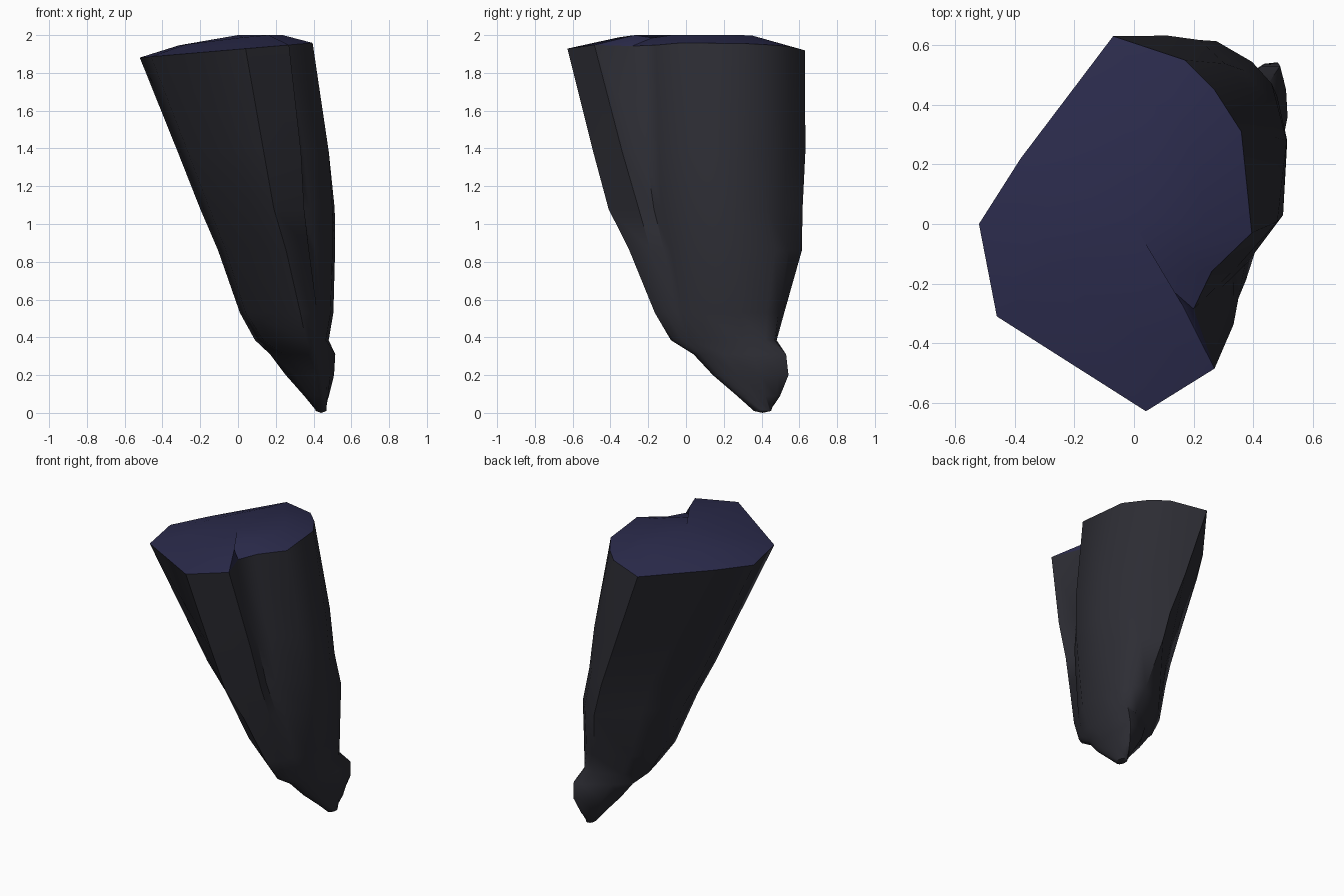
import bpy, bmesh, math

if "Cube" in bpy.data.objects:
    bpy.data.objects.remove(bpy.data.objects["Cube"])

def material(name, rgb):
    m = bpy.data.materials.new(name)
    m.diffuse_color = (*rgb, 1)
    m.use_nodes = True
    m.node_tree.nodes["Principled BSDF"].inputs["Base Color"].default_value = m.diffuse_color
    return m

rock_mat = material("dark_rock", (0.026, 0.026, 0.034))
top_mat = material("blue_top", (0.024, 0.024, 0.072))

# Cross-sections of the rock, anticlockwise from the front corner
rim = [(.04, -.628), (.27, -.485), (.2, -.285), (.26, -.16), (.395, -.03), (.36, .31),
       (.27, .45), (.17, .55), (-.07, .63), (-.38, .22), (-.52, 0), (-.46, -.31)]
middle = [(.19, -.41), (.35, -.25), (.335, -.17), (.38, -.13), (.5, .03), (.512, .28),
          (.44, .43), (.37, .515), (.22, .617), (0, .37), (-.2, .12), (-.15, -.12)]
lower = [(.33, -.165), (.4, -.11), (.42, -.05), (.44, -.02), (.49, .08), (.505, .28),
         (.48, .43), (.42, .49), (.34, .52), (.14, .41), (.01, .26), (.04, .06)]
neck = [(.36, -.08), (.4, -.06), (.42, -.02), (.44, .02), (.465, .1), (.48, .3),
        (.475, .42), (.45, .47), (.38, .48), (.2, .4), (.09, .28), (.135, .1)]
foot = [(.37, .04), (.41, .05), (.43, .08), (.45, .12), (.48, .2), (.515, .36),
        (.51, .45), (.49, .53), (.43, .53), (.27, .43), (.17, .34), (.24, .18)]
tip = [(.44 + .028 * math.sin(a * math.tau / 12), .405 - .045 * math.cos(a * math.tau / 12))
       for a in range(12)]

def mix(p, q, t, right=0, back=0):
    # Blend two sections, pushing the right and back sides outward
    return [(a + (c - a) * t + right * max(0, a), b + (d - b) * t + back * (b > .4))
            for (a, b), (c, d) in zip(p, q)]

def flat(section, z):
    return [(x, y, z) for x, y in section]

# Inner ring of the domed top, pulled back behind the notch in the rim
dome = [(x * .6, .02 + y * .6, min(2, 1.985 + .075 * x)) for x, y in rim]
dome[2] = (.08, -.18, 1.985)

sections = [
    dome,
    [(x, y, 1.925 + .085 * x) for x, y in rim],
    flat(mix(rim, middle, .63, .05, .01), 1.38),
    flat(middle, 1.08),
    flat(mix(middle, lower, .45, .01, .04), .86),
    flat(lower, .53),
    flat(neck, .385),
    flat(foot, .31),
    flat(mix(foot, tip, .32, .025, .04), .2),
    flat(mix(foot, tip, .72, .02, .03), .09),
    flat(tip, .01),
]

# Loft the sections into one closed rock, with a cap on top and a blunt tip
bm = bmesh.new()
rings = [[bm.verts.new(p) for p in s] for s in sections]
centre = bm.verts.new((0, 0, 2))
end = bm.verts.new((.44, .405, 0))
for i in range(12):
    j = (i + 1) % 12
    bm.faces.new((centre, rings[0][i], rings[0][j])).material_index = 1
    for k, (upper, below) in enumerate(zip(rings, rings[1:])):
        f = bm.faces.new((upper[i], below[i], below[j], upper[j]))
        f.material_index = 1 if k == 0 else 0
    bm.faces.new((end, rings[-1][j], rings[-1][i]))
bmesh.ops.recalc_face_normals(bm, faces=bm.faces[:])

mesh = bpy.data.meshes.new("hanging_rock")
bm.to_mesh(mesh)
bm.free()
mesh.materials.append(rock_mat)
mesh.materials.append(top_mat)
rock = bpy.data.objects.new("hanging_rock", mesh)
bpy.context.collection.objects.link(rock)

# Smooth the gentle bends but keep the rim sharp
bpy.context.view_layer.objects.active = rock
rock.select_set(True)
bpy.ops.object.shade_smooth_by_angle(angle=math.radians(50))
